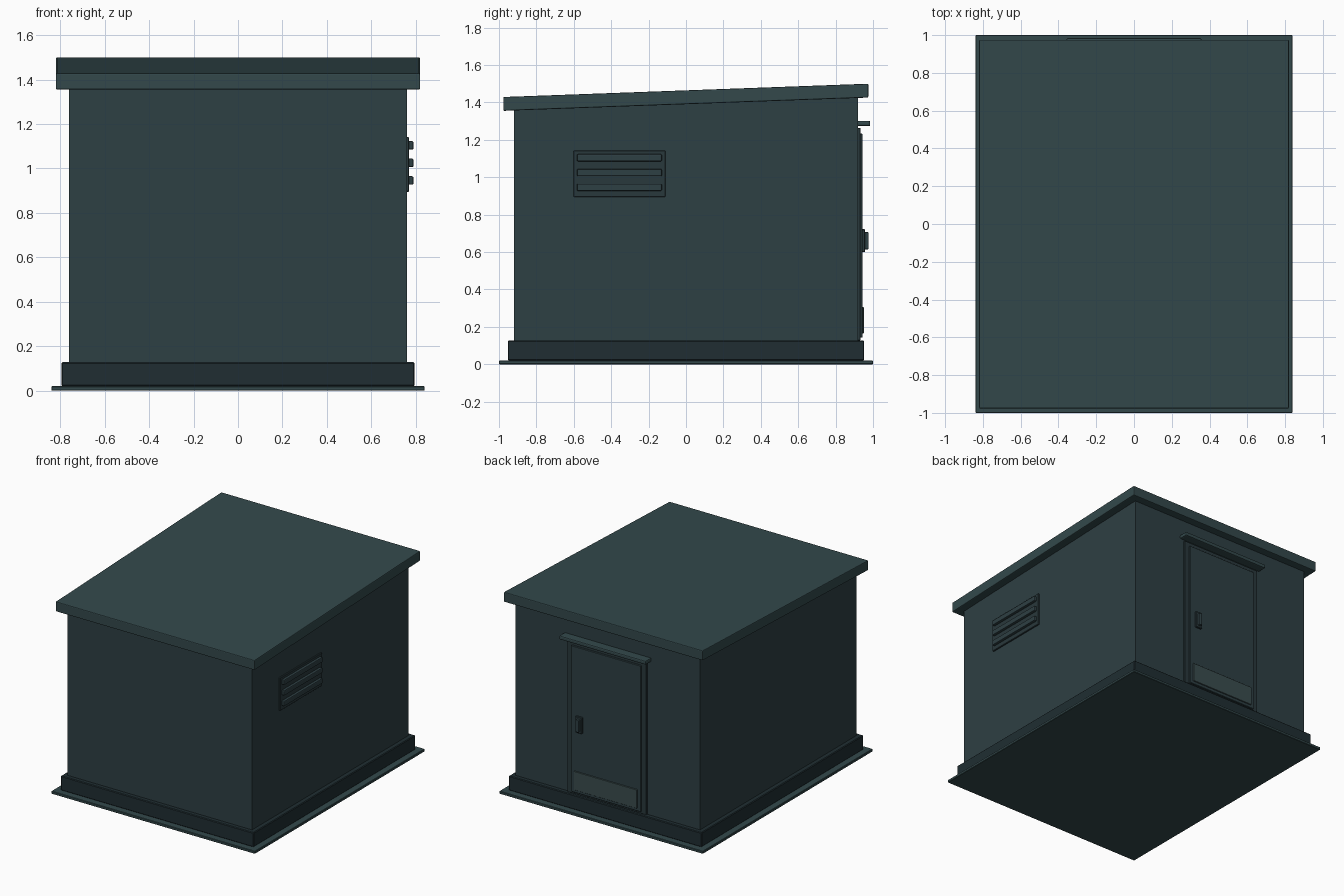
import bpy, bmesh

if "Cube" in bpy.data.objects:
    bpy.data.objects.remove(bpy.data.objects["Cube"])


def material(name, rgb):
    m = bpy.data.materials.new(name)
    m.diffuse_color = (*rgb, 1)
    m.use_nodes = True
    m.node_tree.nodes["Principled BSDF"].inputs["Base Color"].default_value = m.diffuse_color
    return m


WALL = material("wall_paint", (0.027, 0.050, 0.057))
ROOF = material("roof_paint", (0.033, 0.066, 0.071))
BASE = material("plinth_paint", (0.014, 0.027, 0.032))
TRIM = material("trim_paint", (0.022, 0.040, 0.045))
PLATE = material("plate_paint", (0.042, 0.072, 0.075))


def prism(name, profile, x0, x1, mat, bevel=0.0, segments=1):
    """Extrude a (y, z) profile along x from x0 to x1."""
    bm = bmesh.new()
    face = bm.faces.new([bm.verts.new((x0, y, z)) for y, z in profile])
    ext = bmesh.ops.extrude_face_region(bm, geom=[face])
    verts = [g for g in ext["geom"] if isinstance(g, bmesh.types.BMVert)]
    bmesh.ops.translate(bm, vec=(x1 - x0, 0, 0), verts=verts)
    bmesh.ops.recalc_face_normals(bm, faces=bm.faces)
    me = bpy.data.meshes.new(name)
    bm.to_mesh(me)
    bm.free()
    me.materials.append(mat)
    ob = bpy.data.objects.new(name, me)
    bpy.context.collection.objects.link(ob)
    if bevel:
        mod = ob.modifiers.new("edge_bevel", 'BEVEL')
        mod.width = bevel
        mod.segments = segments
    return ob


def box(name, x, y, z, mat, bevel=0.0, segments=1):
    """Box from (min, max) pairs."""
    profile = [(y[0], z[0]), (y[1], z[0]), (y[1], z[1]), (y[0], z[1])]
    return prism(name, profile, x[0], x[1], mat, bevel, segments)


# Ground slab and plinth
box("ground_slab", (-0.84, 0.84), (-1, 1), (0, 0.02), ROOF, 0.003)
box("plinth", (-0.795, 0.795), (-0.953, 0.953), (0.02, 0.128), BASE, 0.005)

# Walls with sloping top, tucked just into the roof
prism("walls", [(-0.92, 0.125), (0.92, 0.125), (0.92, 1.428), (-0.92, 1.362)],
      -0.76, 0.76, WALL)

# Sloping roof slab with overhang
prism("roof", [(-0.977, 1.355), (0.975, 1.426), (0.975, 1.5), (-0.977, 1.429)],
      -0.82, 0.82, ROOF, 0.006, 2)

# Louvred vent on the right wall
box("vent_plate", (0.755, 0.77), (-0.602, -0.11), (0.895, 1.142), TRIM, 0.003)
for i in range(3):
    z = 0.946 + 0.079 * i
    box(f"vent_slat_{i + 1}", (0.765, 0.79), (-0.583, -0.129),
        (z - 0.019, z + 0.019), WALL, 0.006, 2)

# Back door: frame, leaf and kick plate
box("door_frame", (-0.325, 0.325), (0.915, 0.933), (0.128, 1.263), TRIM, 0.002)
box("door_leaf", (-0.287, 0.287), (0.925, 0.944), (0.143, 1.233), WALL, 0.003)
box("kick_plate", (-0.26, 0.26), (0.94, 0.951), (0.165, 0.305), PLATE, 0.002)

# Door handle
box("handle_plate", (0.19, 0.243), (0.94, 0.958), (0.6, 0.722), TRIM, 0.003)
box("handle_grip", (0.203, 0.228), (0.953, 0.977), (0.615, 0.706), WALL, 0.005, 2)

# Rain hood over the door
box("door_hood", (-0.357, 0.357), (0.915, 0.985), (1.273, 1.302), ROOF, 0.008, 2)
